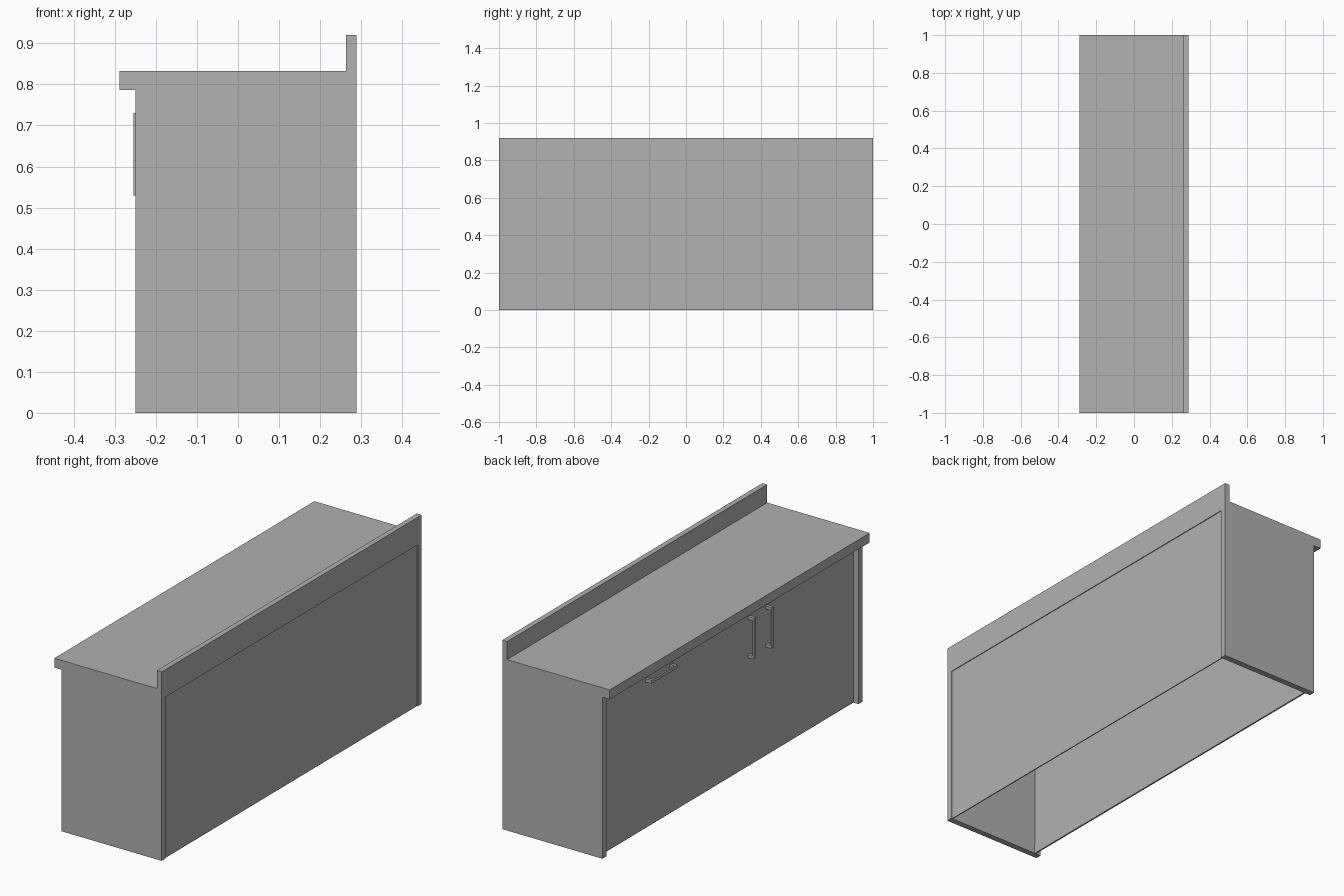
import bpy

if "Cube" in bpy.data.objects:
    bpy.data.objects.remove(bpy.data.objects["Cube"], do_unlink=True)

grey = bpy.data.materials.new("plain_grey")
grey.use_nodes = True
GREY = (0.44, 0.44, 0.44, 1)
grey.diffuse_color = GREY
grey.node_tree.nodes["Principled BSDF"].inputs["Base Color"].default_value = GREY


def prism(name, outline, axis, low, high):
    """Extrude a closed 2D outline along an axis between two positions."""
    def place(p, d):
        v = list(p)
        v.insert(axis, d)
        return v
    n = len(outline)
    verts = [place(p, d) for d in (low, high) for p in outline]
    faces = [list(range(n))[::-1], list(range(n, 2 * n))]
    faces += [(i, (i + 1) % n, n + (i + 1) % n, n + i) for i in range(n)]
    mesh = bpy.data.meshes.new(name)
    mesh.from_pydata(verts, [], faces)
    mesh.materials.append(grey)
    obj = bpy.data.objects.new(name, mesh)
    bpy.context.collection.objects.link(obj)
    # Make the normals point outwards
    import bmesh
    bm = bmesh.new()
    bm.from_mesh(mesh)
    bmesh.ops.recalc_face_normals(bm, faces=bm.faces)
    bm.to_mesh(mesh)
    bm.free()
    return obj


def box(name, x, y, z):
    outline = [(x[0], z[0]), (x[1], z[0]), (x[1], z[1]), (x[0], z[1])]
    return prism(name, outline, 1, *y)


BACK, EDGE, DOOR = 0.289, -0.25, -0.224
UNDER, TOP, INNER = 0.786, 0.832, 0.97

# Worktop with the raised splashback in one profile
prism("worktop", [(-BACK, UNDER), (BACK, UNDER), (BACK, 0.92),
                  (0.263, 0.92), (0.263, TOP), (-BACK, TOP)], 1, -1, 1)

# End panels
for side, name in ((-1, "front_end_panel"), (1, "rear_end_panel")):
    box(name, (EDGE, BACK), sorted((side * INNER, side)), (0, UNDER))

# Thin back, door front and plinth set between the ends, open underneath
box("back_panel", (0.28, 0.285), (-INNER, INNER), (0, UNDER))
box("door_panel", (DOOR, DOOR + 0.008), (-INNER, INNER), (0.05, UNDER))
box("plinth", (DOOR + 0.002, DOOR + 0.01), (-INNER, INNER), (0, 0.05))


def handle(name, axis, centre, low, high, width=0.016):
    """Bracket handle: U outline running along y (1) or z (2)."""
    out, bar, leg = -0.255, -0.247, 0.014
    outline = [(DOOR, low), (out, low), (out, high), (DOOR, high),
               (DOOR, high - leg), (bar, high - leg),
               (bar, low + leg), (DOOR, low + leg)]
    prism(name, outline, 3 - axis, centre - width / 2, centre + width / 2)


# Two upright door handles and one drawer handle
handle("door_handle_a", 2, -0.165, 0.53, 0.73)
handle("door_handle_b", 2, -0.30, 0.53, 0.73)
handle("drawer_handle", 1, 0.72, 0.43, 0.63)
